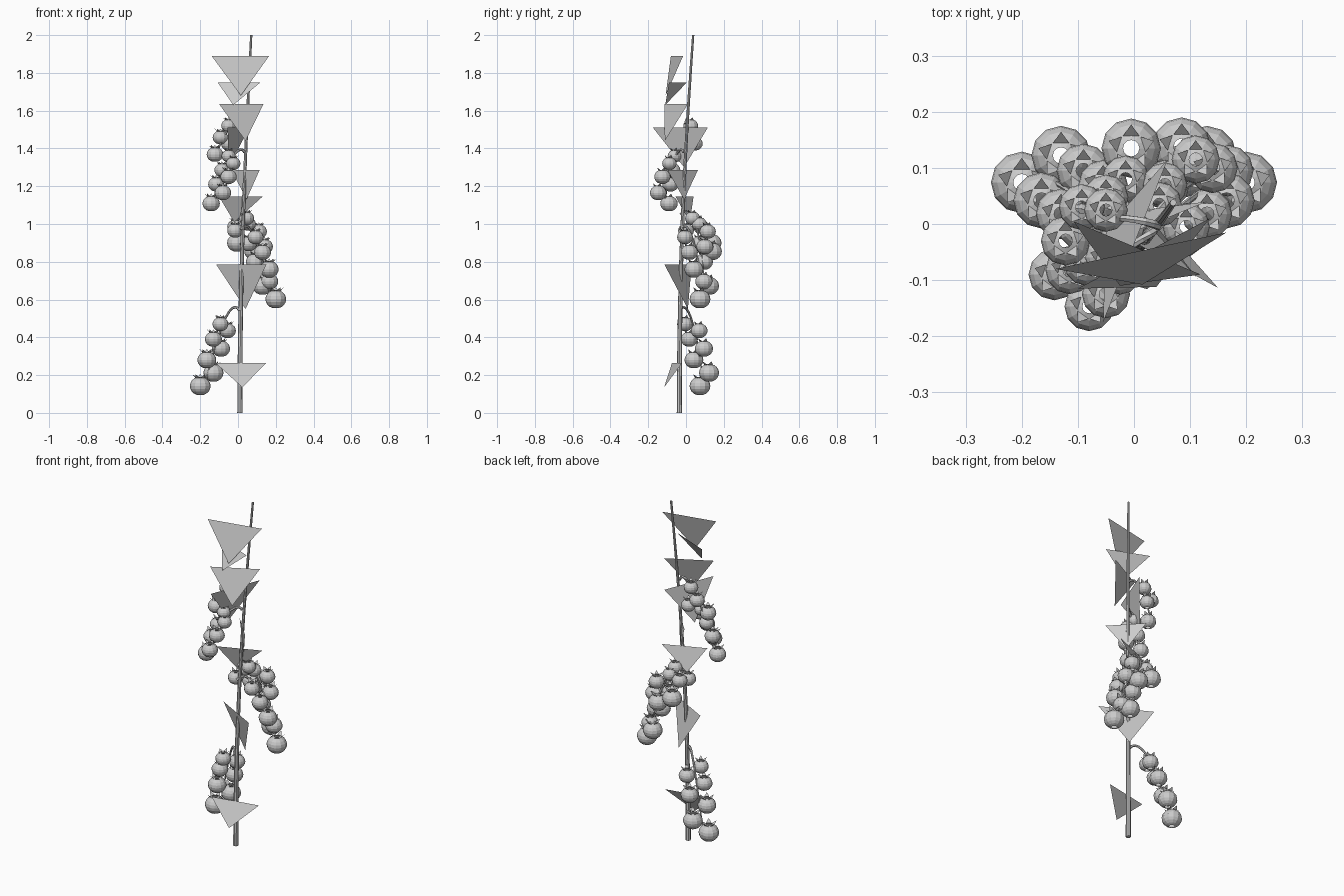
import bpy, bmesh
from math import sin, cos, pi, radians
from mathutils import Vector


def finish(name, bm):
    me = bpy.data.meshes.new(name)
    bm.to_mesh(me)
    bm.free()
    ob = bpy.data.objects.new(name, me)
    bpy.context.collection.objects.link(ob)
    return ob


def tube(bm, pts, r0, r1, sides=8, caps=True):
    # tapered tube along a path
    pts = [Vector(p) for p in pts]
    rings = []
    for i, p in enumerate(pts):
        d = (pts[min(i + 1, len(pts) - 1)] - pts[max(i - 1, 0)]).normalized()
        ref = Vector((0, 1, 0)) if abs(d.y) < 0.8 else Vector((1, 0, 0))
        u = d.cross(ref).normalized()
        v = d.cross(u)
        r = r0 + (r1 - r0) * i / (len(pts) - 1)
        rings.append([bm.verts.new(p + r * (u * cos(2 * pi * k / sides) + v * sin(2 * pi * k / sides)))
                      for k in range(sides)])
    for a, b in zip(rings, rings[1:]):
        for k in range(sides):
            j = (k + 1) % sides
            bm.faces.new((a[k], a[j], b[j], b[k]))
    if caps:
        bm.faces.new(rings[0])
        bm.faces.new(rings[-1])
    bmesh.ops.recalc_face_normals(bm, faces=bm.faces)


def bezier(a, b, c, d, n=10):
    a, b, c, d = map(Vector, (a, b, c, d))
    out = []
    for i in range(n + 1):
        t = i / n
        s = 1 - t
        out.append(a * s**3 + b * 3 * s * s * t + c * 3 * s * t * t + d * t**3)
    return out


def fruit(bm, c, R, sides=12, bands=8):
    # flattened ball, open at both poles
    c = Vector(c)
    rings = []
    for i in range(bands + 1):
        th = radians(16 + 148 * i / bands)
        rings.append([bm.verts.new(c + R * Vector((sin(th) * cos(2 * pi * k / sides),
                                                    sin(th) * sin(2 * pi * k / sides),
                                                    0.9 * cos(th)))) for k in range(sides)])
    for a, b in zip(rings, rings[1:]):
        for k in range(sides):
            j = (k + 1) % sides
            bm.faces.new((a[k], b[k], b[j], a[j]))
    # five pointed sepals
    for k in range(5):
        a = pi / 2 + 2 * pi * k / 5
        out, side = Vector((cos(a), sin(a), 0)), Vector((-sin(a), cos(a), 0))
        up = Vector((0, 0, R))
        base = c + out * R * 0.42 + up * 0.8
        bm.faces.new([bm.verts.new(p) for p in (
            base - side * R * 0.27, base + side * R * 0.27, c + out * R * 0.8 + up * 1.15)])


def truss(name, path, fruits):
    bm = bmesh.new()
    tube(bm, bezier(*path), 0.008, 0.004, 6)
    finish(name + "_stalk", bm)
    bm = bmesh.new()
    for x, y, z, r in fruits:
        fruit(bm, (x, y, z), r)
    finish(name + "_fruits", bm)


# main stem
bm = bmesh.new()
tube(bm, bezier((0.01, -0.035, 0), (0.01, -0.035, 0.7), (0.03, -0.02, 1.2), (0.07, 0.038, 2), 14),
     0.014, 0.006)
finish("main_stem", bm)

# leaves: two upper corners and the tip
leaves = [
    ((-0.14, -0.08, 1.89), (0.165, -0.015, 1.89), (0.015, -0.108, 1.68)),
    ((-0.108, 0.005, 1.75), (0.119, -0.09, 1.75), (-0.025, -0.11, 1.63)),
    ((-0.10, -0.115, 1.635), (0.135, 0.01, 1.635), (0.04, -0.112, 1.44)),
    ((-0.055, -0.175, 1.51), (0.06, 0.115, 1.51), (-0.05, -0.01, 1.30)),
    ((-0.034, 0.063, 1.285), (0.114, -0.098, 1.285), (0.045, -0.01, 1.13)),
    ((-0.10, -0.055, 1.145), (0.13, 0.04, 1.145), (-0.02, 0.02, 1.01)),
    ((-0.115, 0.03, 0.785), (0.15, -0.114, 0.785), (0.04, 0.01, 0.55)),
    ((-0.12, -0.074, 0.265), (0.15, -0.02, 0.265), (0.023, -0.116, 0.135)),
]
for i, tri in enumerate(leaves):
    bm = bmesh.new()
    bm.faces.new([bm.verts.new(p) for p in tri])
    finish(f"leaf_{i + 1}", bm)

# lower truss; the middle one is its mirrored copy higher up
lower = [(-0.093, -0.005, 0.47, 0.042), (-0.055, 0.07, 0.435, 0.044), (-0.13, 0.018, 0.39, 0.045),
         (-0.09, 0.095, 0.34, 0.048), (-0.165, 0.042, 0.28, 0.05), (-0.13, 0.122, 0.212, 0.053),
         (-0.2, 0.074, 0.142, 0.055)]
truss("lower_truss", ((0.01, -0.035, 0.54), (-0.03, 0, 0.61), (-0.09, 0.05, 0.5), (-0.17, 0.09, 0.17)), lower)
truss("middle_truss", ((0.015, -0.03, 0.97), (0.05, 0, 1.03), (0.1, 0.05, 0.96), (0.17, 0.09, 0.63)),
      [(-x, y, z + 0.46 + (0.02 if x < -0.15 and z > 0.2 else 0), r) for x, y, z, r in lower])
truss("back_truss", ((0.018, -0.028, 1.05), (0.03, 0.02, 1.12), (0.08, 0.08, 1.0), (0.165, 0.095, 0.68)),
      [(0.045, 0.035, 1.03, 0.04), (0.055, 0.07, 1.0, 0.04), (-0.015, 0.08, 0.985, 0.042),
       (-0.015, 0.0, 0.965, 0.042), (0.11, 0.115, 0.96, 0.043), (-0.005, 0.135, 0.9, 0.053),
       (0.14, 0.1, 0.88, 0.045), (0.085, 0.138, 0.855, 0.052), (0.167, 0.095, 0.695, 0.046)])

# upper trusses
truss("upper_front_truss", ((0.035, -0.012, 1.38), (0.01, -0.03, 1.43), (-0.06, -0.08, 1.35), (-0.12, -0.11, 1.13)),
      [(-0.05, -0.06, 1.36, 0.037), (-0.025, -0.088, 1.32, 0.038), (-0.085, -0.07, 1.285, 0.04),
       (-0.05, -0.125, 1.25, 0.043), (-0.115, -0.082, 1.21, 0.043), (-0.08, -0.147, 1.165, 0.044),
       (-0.142, -0.09, 1.108, 0.046)])
truss("upper_back_truss", ((0.043, -0.003, 1.53), (0.01, 0.01, 1.6), (-0.06, 0.02, 1.52), (-0.11, 0.0, 1.38)),
      [(-0.05, 0.025, 1.52, 0.039), (-0.05, 0.048, 1.425, 0.04), (-0.093, 0.03, 1.458, 0.041),
       (-0.122, -0.03, 1.368, 0.044)])
